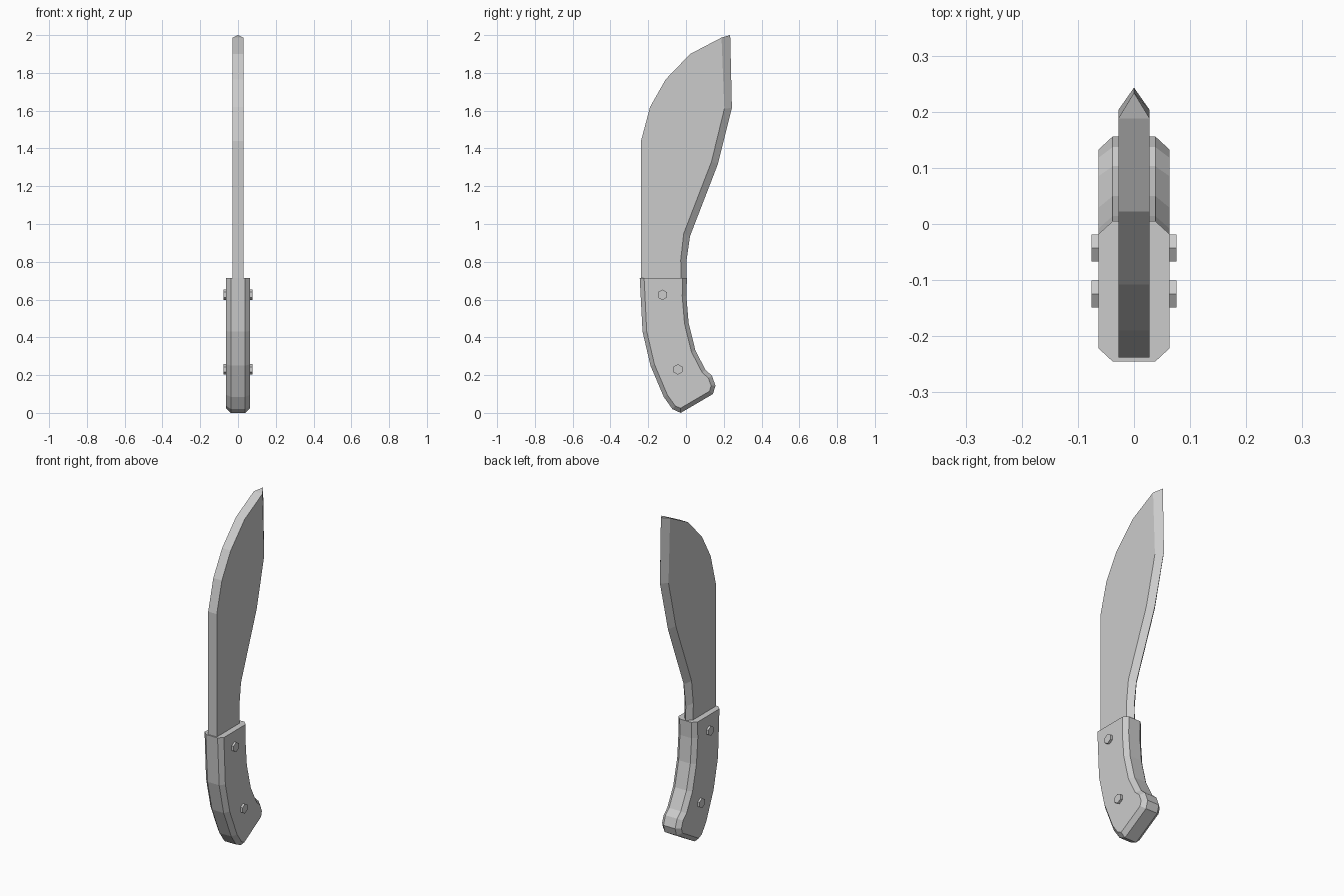
import bpy, bmesh, math
from mathutils import Vector, Matrix

cube = bpy.data.objects.get("Cube")
if cube:
    bpy.data.objects.remove(cube, do_unlink=True)

grey = bpy.data.materials.new("plain grey")
grey.use_nodes = True
colour = (0.6, 0.6, 0.6, 1)
grey.diffuse_color = colour
grey.node_tree.nodes["Principled BSDF"].inputs["Base Color"].default_value = colour


def finish(name, bm):
    bmesh.ops.remove_doubles(bm, verts=bm.verts, dist=0.0005)
    bmesh.ops.recalc_face_normals(bm, faces=bm.faces)
    mesh = bpy.data.meshes.new(name)
    bm.to_mesh(mesh)
    bm.free()
    mesh.materials.append(grey)
    obj = bpy.data.objects.new(name, mesh)
    bpy.context.collection.objects.link(obj)
    return obj


def loft(name, layers):
    """Join (x, outline of (y, z)) layers into a closed solid."""
    bm = bmesh.new()
    rings = [[bm.verts.new((x, y, z)) for y, z in outline] for x, outline in layers]
    for a, b in zip(rings, rings[1:]):
        for i in range(len(a)):
            j = (i + 1) % len(a)
            bm.faces.new((a[i], a[j], b[j], b[i]))
    bm.faces.new(rings[0])
    bm.faces.new(rings[-1])
    return finish(name, bm)


def inset(outline, d):
    """Mitred inward offset of a counter-clockwise outline."""
    pts = [Vector(p) for p in outline]
    result = []
    for i, p in enumerate(pts):
        a = (p - pts[i - 1]).normalized()
        b = (pts[(i + 1) % len(pts)] - p).normalized()
        na, nb = Vector((-a.y, a.x)), Vector((-b.y, b.x))
        result.append(p + (na + nb) * d / (1 + na.dot(nb)))
    return result


# Blade: flat spine, ground cutting edge along the back
spine = [(-0.238, 0.70), (-0.238, 1.44), (-0.19, 1.62), (-0.108, 1.765),
         (0.022, 1.90), (0.188, 1.987)]
grind = [(0.188, 1.987), (0.203, 1.61), (0.135, 1.33), (-0.012, 0.95),
         (-0.028, 0.81), (-0.026, 0.70)]
edge = [(0.234, 2.0), (0.243, 1.615), (0.168, 1.315), (0.021, 0.935),
        (0.002, 0.80), (0.004, 0.70)]
loft("blade", [(-0.028, spine + grind), (0, spine + edge), (0.028, spine + grind)])

# Handle: curved grip with chamfered sides and a flat top
top = 0.715
grip = [(-0.245, top), (-0.230, 0.43), (-0.188, 0.25), (-0.118, 0.085),
        (-0.072, 0.02), (-0.028, 0.0), (0.143, 0.10), (0.156, 0.145),
        (0.137, 0.197), (0.103, 0.228), (0.050, 0.33), (0.014, 0.475),
        (0.002, 0.62), (0.005, top)]
face = inset(grip, 0.022)
face[0].y = face[-1].y = top
loft("handle", [(-0.063, face), (-0.038, grip), (0.038, grip), (0.063, face)])

# Hexagonal rivets running through the handle
for name, y, z in (("upper_rivet", -0.125, 0.625), ("lower_rivet", -0.043, 0.23)):
    bm = bmesh.new()
    bmesh.ops.create_cone(bm, cap_ends=True, segments=6, radius1=0.028,
                          radius2=0.028, depth=0.152)
    bmesh.ops.rotate(bm, verts=bm.verts, matrix=Matrix.Rotation(math.pi / 2, 3, "Y"))
    zs = max(bm.verts, key=lambda v: v.co.z).co.z
    if zs < 0.027:
        bmesh.ops.rotate(bm, verts=bm.verts, matrix=Matrix.Rotation(math.pi / 6, 3, "X"))
    bmesh.ops.translate(bm, verts=bm.verts, vec=(0, y, z))
    finish(name, bm)
